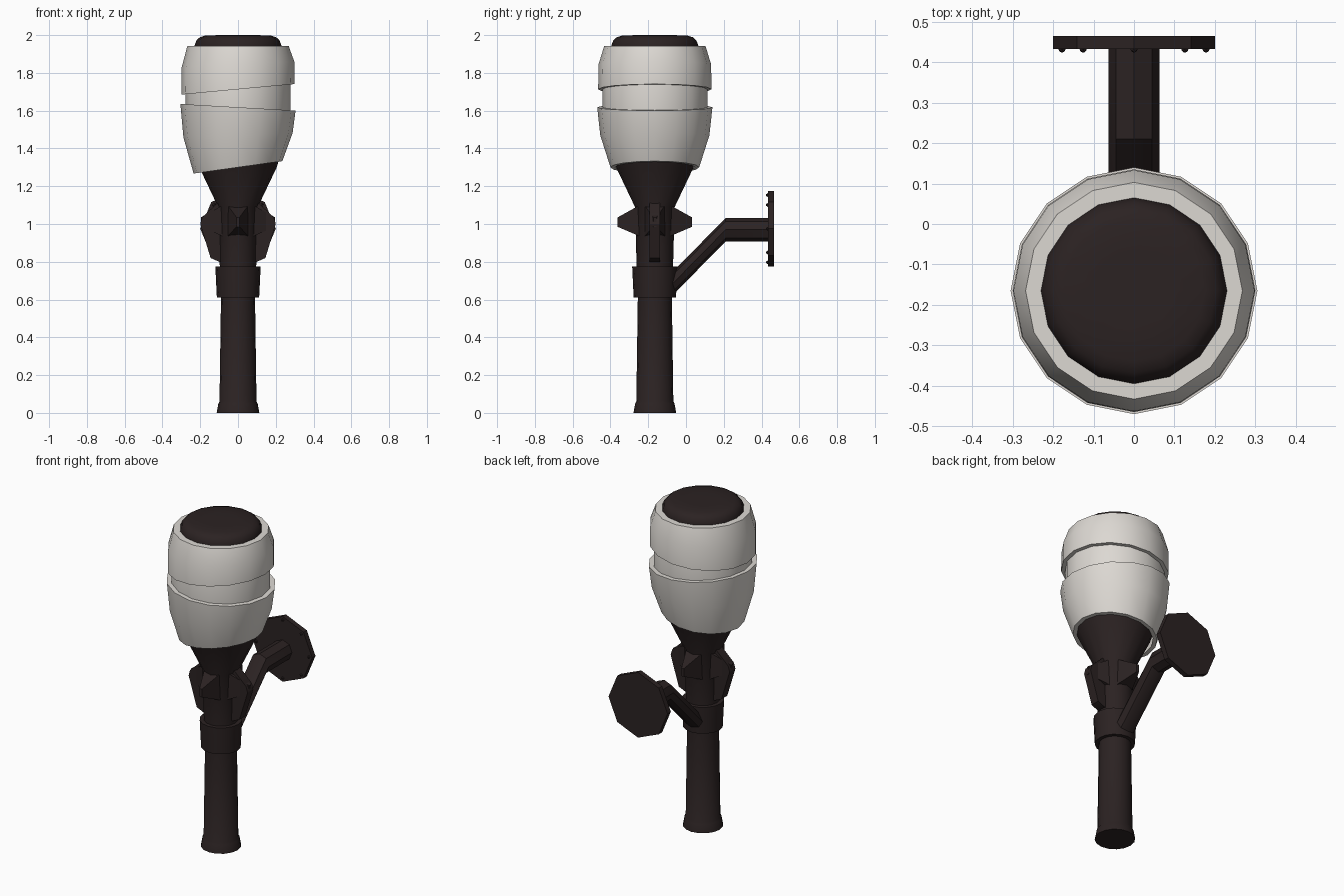
import bpy, bmesh, math
from mathutils import Matrix, Vector

if "Cube" in bpy.data.objects:
    bpy.data.objects.remove(bpy.data.objects["Cube"])

AXIS_Y = -0.165


def material(name, rgb):
    m = bpy.data.materials.new(name)
    m.diffuse_color = (*rgb, 1)
    m.use_nodes = True
    m.node_tree.nodes["Principled BSDF"].inputs["Base Color"].default_value = m.diffuse_color
    return m


DARK = material("dark_iron", (0.024, 0.016, 0.016))
PALE = material("pale_cloth", (0.72, 0.69, 0.65))


def finish(name, bm, mat):
    bmesh.ops.recalc_face_normals(bm, faces=bm.faces)
    me = bpy.data.meshes.new(name)
    bm.to_mesh(me)
    bm.free()
    me.materials.append(mat)
    ob = bpy.data.objects.new(name, me)
    bpy.context.collection.objects.link(ob)
    bpy.ops.object.select_all(action='DESELECT')
    ob.select_set(True)
    bpy.context.view_layer.objects.active = ob
    bpy.ops.object.shade_smooth_by_angle(angle=math.radians(32))
    return ob


def loft(bm, rings, closed=False):
    """Bridge equal rings of points; cap the ends, or join last to first."""
    vs = [[bm.verts.new(p) for p in r] for r in rings]
    n = len(vs[0])
    pairs = list(zip(vs, vs[1:])) + ([(vs[-1], vs[0])] if closed else [])
    for a, b in pairs:
        for i in range(n):
            j = (i + 1) % n
            bm.faces.new((a[i], a[j], b[j], b[i]))
    if not closed:
        bm.faces.new(vs[0])
        bm.faces.new(vs[-1])


def lathe(name, profile, mat, closed=False, n=16):
    """Profile points are (radius, z, tilt of the ring along x)."""
    rings = []
    for r, z, *t in profile:
        tilt = t[0] if t else 0
        ring = []
        for i in range(n):
            a = 2 * math.pi * i / n
            x = r * math.cos(a)
            ring.append((x, AXIS_Y + r * math.sin(a), z + tilt * x))
        rings.append(ring)
    bm = bmesh.new()
    loft(bm, rings, closed)
    return finish(name, bm, mat)


# Handle, collar, and flared cup
lathe("handle", [(0.113, 0), (0.104, 0.05), (0.098, 0.06), (0.09, 0.62)], DARK)
lathe("collar", [(0.112, 0.61), (0.12, 0.775)], DARK)
lathe("cup", [(0.096, 0.76), (0.105, 1.09), (0.205, 1.30), (0.24, 1.42)], DARK)

# Domed burner on top
lathe("top_cap", [(0.23, 1.90), (0.23, 1.945), (0.22, 1.972), (0.203, 1.988),
                  (0.175, 1.997), (0.10, 2.0)], DARK)

# Cloth wrapping: inner band and two crooked outer bands
lathe("inner_wrap", [(0.26, 1.45), (0.278, 1.56), (0.278, 1.75), (0.25, 1.9)], PALE)
lathe("upper_wrap", [(0.225, 1.943), (0.268, 1.943), (0.298, 1.845, 0.05),
                     (0.30, 1.713, 0.093), (0.27, 1.713, 0.093),
                     (0.225, 1.90)], PALE, closed=True)
lathe("lower_wrap", [(0.27, 1.618, -0.057), (0.305, 1.618, -0.057),
                     (0.289, 1.47, 0.04), (0.235, 1.30, 0.14),
                     (0.212, 1.30, 0.14), (0.25, 1.43)], PALE, closed=True)


# Four blunt studs round the neck
def box_between(bm, base, tip):
    loft(bm, [base, tip])


def rect(r, hw, z0, z1):
    return [(r, -hw, z0), (r, hw, z0), (r, hw, z1), (r, -hw, z1)]


bm = bmesh.new()
for k in range(4):
    first = len(bm.verts)
    box_between(bm, rect(0.08, 0.055, 0.935, 1.10), rect(0.197, 0.008, 0.985, 1.035))
    bm.verts.ensure_lookup_table()
    bmesh.ops.transform(bm, verts=bm.verts[first:], matrix=Matrix.Translation((0, AXIS_Y, 0))
                        @ Matrix.Rotation(k * math.pi / 2, 4, 'Z'))
finish("neck_studs", bm, DARK)

# Fins below and above the two side studs
bm = bmesh.new()
outline = [(0.08, 0.80), (0.10, 0.80), (0.145, 0.82), (0.20, 1.0),
           (0.19, 1.035), (0.10, 1.12), (0.08, 1.12)]
for s in (-1, 1):
    loft(bm, [[(s * x, AXIS_Y + w, z) for x, z in outline] for w in (-0.028, 0.028)])
finish("side_fins", bm, DARK)

# Bent octagonal bracket arm
bm = bmesh.new()
oct8 = [(math.cos(i * math.pi / 4), math.sin(i * math.pi / 4)) for i in range(8)]
loft(bm, [[(0.063 * c, y, z + 0.062 * s) for c, s in oct8]
          for y, z in ((-0.10, 0.655), (0.21, 0.97), (0.44, 0.97))])
finish("bracket_arm", bm, DARK)

# Wall plate with bolts
bm = bmesh.new()
loft(bm, [[(0.2 * c, y, 0.975 + 0.2 * s) for c, s in oct8] for y in (0.433, 0.465)])
finish("wall_plate", bm, DARK)
bm = bmesh.new()
for c, s in oct8:
    bmesh.ops.create_icosphere(bm, subdivisions=1, radius=0.01,
                               matrix=Matrix.Translation((0.178 * c, 0.433, 0.975 + 0.178 * s)))
finish("plate_bolts", bm, DARK)
